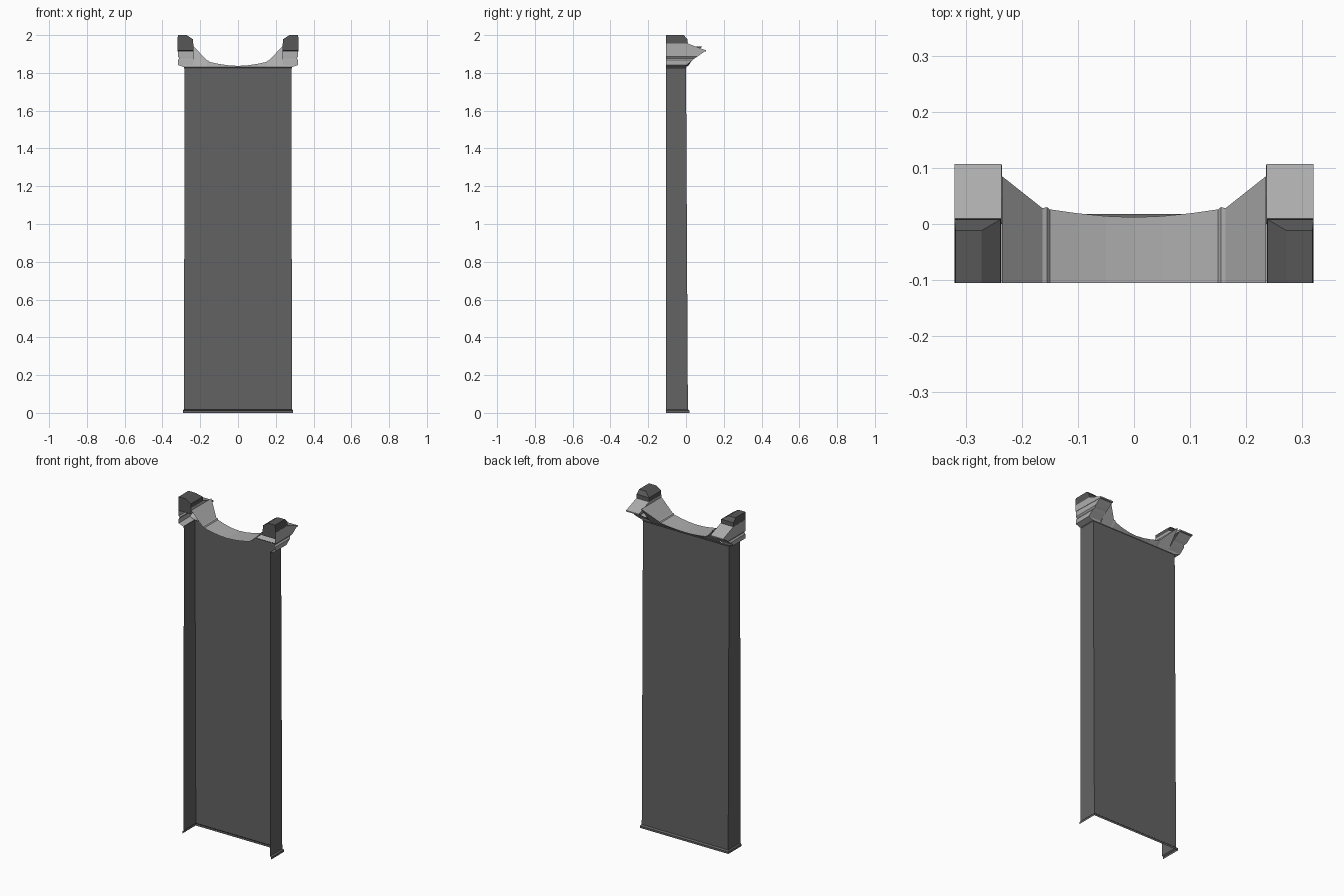
import bpy, bmesh

if "Cube" in bpy.data.objects:
    bpy.data.objects.remove(bpy.data.objects["Cube"])

FRONT = -0.105


def material(name, v):
    m = bpy.data.materials.new(name)
    m.diffuse_color = (v, v, v, 1)
    m.use_nodes = True
    m.node_tree.nodes["Principled BSDF"].inputs["Base Color"].default_value = m.diffuse_color
    return m


dark = material("dark grey", 0.125)
cap_dark = material("cap grey", 0.095)
light = material("light stone", 0.42)


def build(name, faces, mats, mirror=True, front_index=0):
    """Make a mesh from lists of corner points, weld it, mirror it over x."""
    bm = bmesh.new()
    for f in faces:
        bm.faces.new([bm.verts.new(p) for p in f])
    bmesh.ops.remove_doubles(bm, verts=bm.verts, dist=0.0001)
    bmesh.ops.recalc_face_normals(bm, faces=bm.faces)
    for f in bm.faces:
        if abs(f.normal.y) > 0.95 and f.calc_center_median().y < FRONT + 0.01:
            f.material_index = front_index
    me = bpy.data.meshes.new(name)
    bm.to_mesh(me)
    bm.free()
    ob = bpy.data.objects.new(name, me)
    bpy.context.collection.objects.link(ob)
    for m in mats:
        me.materials.append(m)
    if mirror:
        ob.modifiers.new("mirror", 'MIRROR')
    return ob


def channel(rows):
    """Half of an open U shell, rows are (half width, back y, z)."""
    out = []
    for (x0, y0, z0), (x1, y1, z1) in zip(rows, rows[1:]):
        out.append([(x0, FRONT, z0), (x0, y0, z0), (x1, y1, z1), (x1, FRONT, z1)])
        out.append([(0, y0, z0), (x0, y0, z0), (x1, y1, z1), (0, y1, z1)])
    return out


def rings(rs):
    """Closed solid through stacked four-point rings."""
    out = [rs[0], rs[-1]]
    for a, b in zip(rs, rs[1:]):
        for i in range(4):
            j = (i + 1) % 4
            out.append([a[i], a[j], b[j], b[i]])
    return out


# Shaft, open at the front, with a small lip at the foot
build("shaft", channel([(0.285, 0.01, 0.018), (0.284, 0.0, 1.822),
                        (0.286, 0.002, 1.826), (0.285, 0.0, 1.832)]), [dark])
build("foot_lip", channel([(0.292, 0.018, 0.0), (0.292, 0.018, 0.012),
                           (0.285, 0.01, 0.019)]), [dark])

# Capital: concave saddle on top, with a small ridge
arc = [(0, .012, 1.837), (.05, .014, 1.840), (.10, .019, 1.847), (.15, .026, 1.858),
       (.155, .030, 1.864), (.163, .028, 1.866), (.235, .085, 1.940)]
build("saddle", [[(a[0], FRONT, a[2]), a, b, (b[0], FRONT, b[2])]
                 for a, b in zip(arc, arc[1:])], [light])

# Stepped outer sides of the capital
steps = [(.285, 0, 1.83), (.302, 0, 1.836), (.318, .004, 1.842), (.318, .036, 1.868),
         (.311, .046, 1.877), (.318, .060, 1.886), (.318, .105, 1.918)]
build("capital_side", [[(a[0], FRONT, a[2]), a, b, (b[0], FRONT, b[2])]
                       for a, b in zip(steps, steps[1:])], [light])

# Flared back of the capital, from the shaft edge up to the saddle and horns
flare = [[(a[0], 0, 1.83), (b[0], 0, 1.83), b, a] for a, b in zip(arc, arc[1:])]
flare.append([(.235, 0, 1.83), steps[0], steps[1], steps[2], (.235, .004, 1.842)])
for a, b in zip(steps[2:], steps[3:]):
    flare.append([(.235, a[1], a[2]), a, b, (.235, b[1], b[2])])
build("capital_flare", flare, [light])

# Horn slabs with a sloping back
prof = [(FRONT, 1.918), (.107, 1.912), (.107, 1.919), (.01, 1.955), (FRONT, 1.955)]
slab = [[(x, y, z) for y, z in prof] for x in (.236, .32)]
for i in range(5):
    j = (i + 1) % 5
    slab.append([slab[0][i], slab[0][j], slab[1][j], slab[1][i]])
build("horn_slab", slab, [light, cap_dark], front_index=1)


# Dark bevelled caps on the horns
def rect(x0, x1, y1, z0, z1):
    return [(x0, FRONT, z0), (x1, FRONT, z1), (x1, y1, z1), (x0, y1, z0)]


build("horn_cap", rings([rect(.237, .32, .010, 1.953, 1.953),
                         rect(.238, .32, .008, 1.978, 1.978),
                         rect(.272, .318, -.012, 2.0, 2.0)]), [cap_dark])
